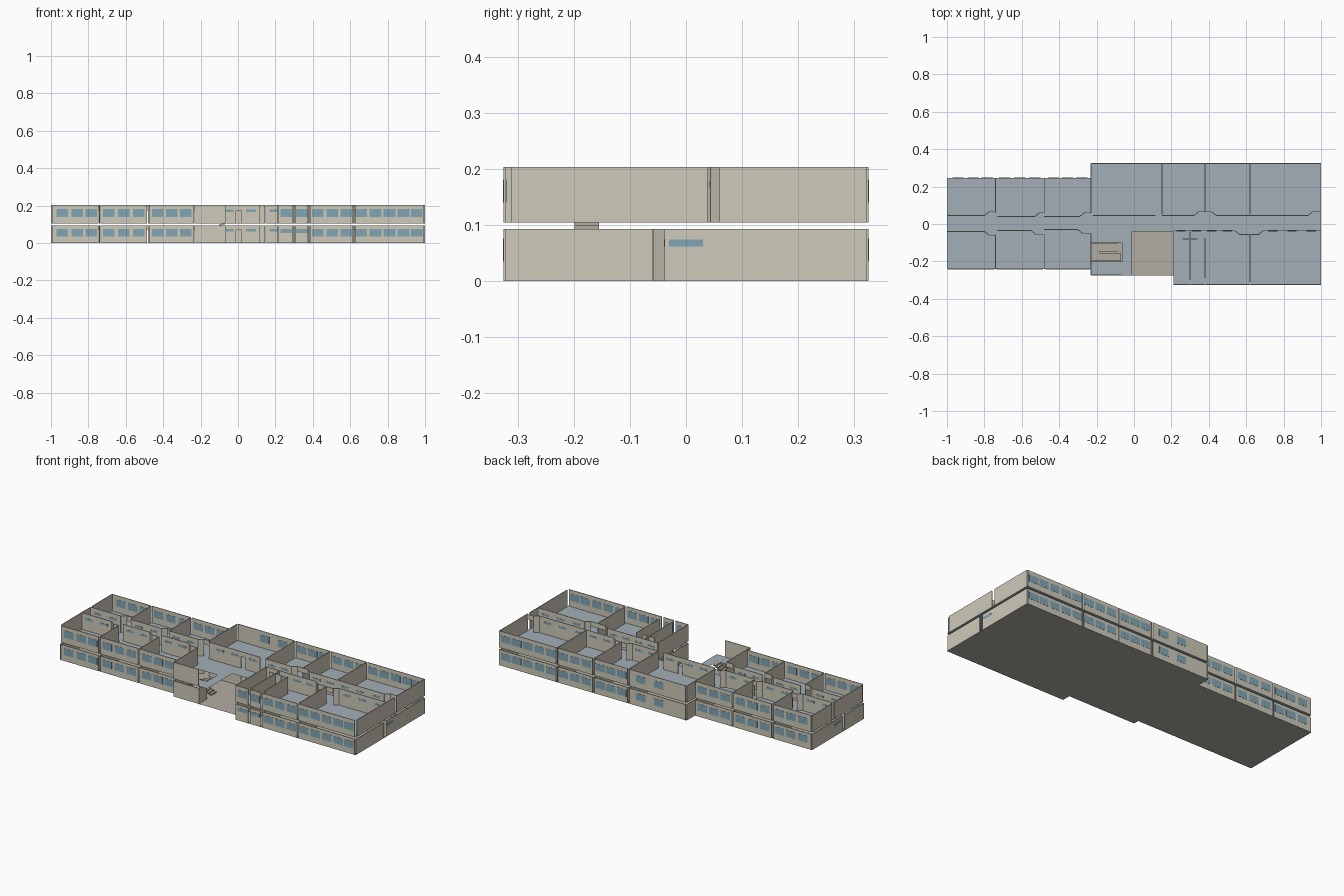
import bpy, bmesh, math
from mathutils import Matrix, Vector

if "Cube" in bpy.data.objects:
    bpy.data.objects.remove(bpy.data.objects["Cube"])

T = 0.004                                   # wall thickness
STOREYS = {"lower": (0.0, 0.093), "upper": (0.105, 0.099)}


def material(name, rgb):
    m = bpy.data.materials.new(name)
    m.diffuse_color = (*rgb, 1)
    m.use_nodes = True
    m.node_tree.nodes["Principled BSDF"].inputs["Base Color"].default_value = m.diffuse_color
    return m


WALL = material("plaster", (0.62, 0.59, 0.49))
GLASS = material("glass", (0.22, 0.38, 0.46))
FLOOR = material("upper_floor", (0.36, 0.43, 0.47))
GROUND = material("ground_floor", (0.45, 0.42, 0.36))


def finish(bm, name, mat):
    me = bpy.data.meshes.new(name)
    bm.to_mesh(me)
    bm.free()
    ob = bpy.data.objects.new(name, me)
    me.materials.append(mat)
    bpy.context.collection.objects.link(ob)


def panel(bm, p, q, z0, z1, t=T):
    """Upright thin box between two plan points."""
    p, q = Vector(p), Vector(q)
    d, c = q - p, (p + q) / 2
    m = (Matrix.Translation((c.x, c.y, (z0 + z1) / 2))
         @ Matrix.Rotation(math.atan2(d.y, d.x), 4, 'Z')
         @ Matrix.Diagonal((d.length, t, z1 - z0, 1)))
    bmesh.ops.create_cube(bm, size=1, matrix=m)


def rects(name, areas, z, mat):
    bm = bmesh.new()
    for x0, x1, y0, y1 in areas:
        bm.faces.new([bm.verts.new((x, y, z)) for x, y in
                      ((x0, y0), (x1, y0), (x1, y1), (x0, y1))])
    bmesh.ops.remove_doubles(bm, verts=bm.verts, dist=1e-4)
    finish(bm, name, mat)


# Floors: ground plan, and upper plan with entrance void and stair opening
wings = [(-1, -0.23, -0.24, 0.245), (0.21, 1, -0.325, 0.325)]
rects("ground_floor", wings + [(-0.23, 0.21, -0.275, 0.325)], 0, GROUND)
rects("upper_floor", wings + [(-0.23, 0.21, -0.04, 0.325),
                              (-0.23, -0.01, -0.10, -0.04),
                              (-0.065, -0.01, -0.20, -0.10),
                              (-0.23, -0.01, -0.275, -0.20)], 0.105, FLOOR)

# Facade bays: x0, x1, y, window centres, window width
left_bays = [(-1, -0.74, (-0.94, -0.86, -0.785)),
             (-0.74, -0.48, (-0.69, -0.61, -0.53)),
             (-0.48, -0.23, (-0.43, -0.355, -0.28))]
right_bays = [(0.38, 0.62, (0.427, 0.503, 0.578)),
              (0.62, 1.0, (0.66, 0.735, 0.81, 0.885, 0.955))]
facade = [(a, b, y + (0 if y < 0 else 0.005), w) for y in (-0.24, 0.24) for a, b, w in left_bays]
facade += [(a, b, y, w) for y in (-0.323, 0.323) for a, b, w in right_bays]
facade += [(-0.23, 0.15, 0.323, (-0.05, 0.07)),
           (0.15, 0.38, 0.323, (0.195, 0.265, 0.335))]
small_bays = [(0.21, 0.30, -0.323, (0.257,)), (0.30, 0.38, -0.323, (0.34,))]

# Room dividing walls, common to both storeys: x, y0, y1
dividers = [(-0.74, 0.06, 0.243), (-0.48, 0.06, 0.243), (-0.23, 0.06, 0.323),
            (0.15, 0.05, 0.323), (0.38, 0.065, 0.323), (0.62, 0.05, 0.323),
            (-0.74, -0.238, -0.06), (-0.48, -0.238, -0.055), (-0.23, -0.273, -0.05),
            (0.212, -0.323, -0.04), (0.30, -0.30, -0.04), (0.38, -0.29, -0.075),
            (0.62, -0.31, -0.06)]

# Corridor walls: straight run a..b at y, door recess running on from b to c
corridor = [(-1, -0.80, -0.74, 0.045), (-0.73, -0.53, -0.48, 0.04),
            (-0.48, -0.29, -0.23, 0.04), (0.62, 0.93, 1.0, 0.045),
            (0.15, 0.32, 0.38, 0.045), (0.62, 0.44, 0.38, 0.045),
            (-1, -0.80, -0.74, -0.04), (-0.73, -0.55, -0.48, -0.035),
            (-0.48, -0.30, -0.23, -0.03), (0.21, 0.54, 0.62, -0.036),
            (1.0, 0.69, 0.62, -0.036)]

for storey, (z, h) in STOREYS.items():
    top = z + h
    strip = (z + 0.062, z + 0.074)

    # Outer facade with windows
    bw, bg = bmesh.new(), bmesh.new()
    for x0, x1, y, wins in facade + small_bays:
        panel(bw, (x0 + 0.006, y), (x1 - 0.006, y), z, top)
        small = x1 - x0 < 0.1
        low = 0.055 if small and storey == "lower" else 0.035
        for x in wins:
            panel(bg, (x - 0.031, y), (x + 0.031, y), z + low, z + 0.076, T + 0.002)
    # End walls with a narrow door slot beside the corridor
    slot = (-0.06, -0.038) if storey == "lower" else (0.038, 0.06)
    for x, y0, y1 in ((-0.998, -0.24, 0.245), (0.998, -0.323, 0.323)):
        panel(bw, (x, y0 + (0.012 if storey == "upper" else 0)), (x, slot[0]), z, top)
        panel(bw, (x, slot[1]), (x, y1), z, top)
        if storey == "lower":
            panel(bg, (x, -0.03), (x, 0.03), *strip, T + 0.002)
    # Stair bay front wall
    panel(bw, (-0.23, -0.273), (-0.067, -0.273), z, top)
    finish(bw, storey + "_outer_walls", WALL)
    finish(bg, storey + "_windows", GLASS)

    # Room dividers
    bm = bmesh.new()
    for x, y0, y1 in dividers:
        panel(bm, (x, y0), (x, y1), z, top)
    panel(bm, (0.26, -0.08), (0.34, -0.08), z, top)
    if storey == "lower":
        panel(bm, (-0.067, -0.273), (-0.067, -0.20), z, top)
    finish(bm, storey + "_room_dividers", WALL)

    # Corridor walls with angled door recesses and high strip windows
    bw, bg = bmesh.new(), bmesh.new()
    for a, b, c, y in corridor:
        s = math.copysign(1, y)
        d = math.copysign(0.025, c - b)
        yr = y + s * 0.02
        panel(bw, (a, y), (b, y), z, top)
        panel(bw, (b, y), (b + d, yr), z, top)
        panel(bw, (b + d, yr), (c, yr), z + 0.07, top)
        n = max(2, round(abs(b - a) / 0.09))
        for i in range(n):
            x = a + (b - a) * (i + 0.5) / n
            panel(bg, (x - 0.025, y), (x + 0.025, y), *strip, T + 0.002)
    # Hall back wall with two door openings
    for x0, x1 in ((-0.22, -0.01), (0.02, 0.115)):
        panel(bw, (x0, 0.045), (x1, 0.045), z, top)
    for x0, x1 in ((-0.01, 0.02),):
        panel(bw, (x0, 0.045), (x1, 0.045), z + 0.07, top)
    for x in (-0.15, -0.05, 0.07):
        panel(bg, (x - 0.027, 0.045), (x + 0.027, 0.045), *strip, T + 0.002)
    finish(bw, storey + "_corridor_walls", WALL)
    finish(bg, storey + "_corridor_windows", GLASS)

# Stairs: two flights meeting at a half landing
bm = bmesh.new()
N, run, rise = 7, 0.115 / 7, 0.105 / 15
for k in range(N):
    for x, y, zz in ((-0.07 - run * (k + 0.5), -0.125, rise * (k + 1)),
                     (-0.185 + run * (k + 0.5), -0.177, rise * (k + 9))):
        panel(bm, (x - run / 2, y), (x + run / 2, y), zz - rise, zz, 0.044)
panel(bm, (-0.228, -0.15), (-0.185, -0.15), rise * 7, rise * 8, 0.098)
finish(bm, "stairs", GROUND)
